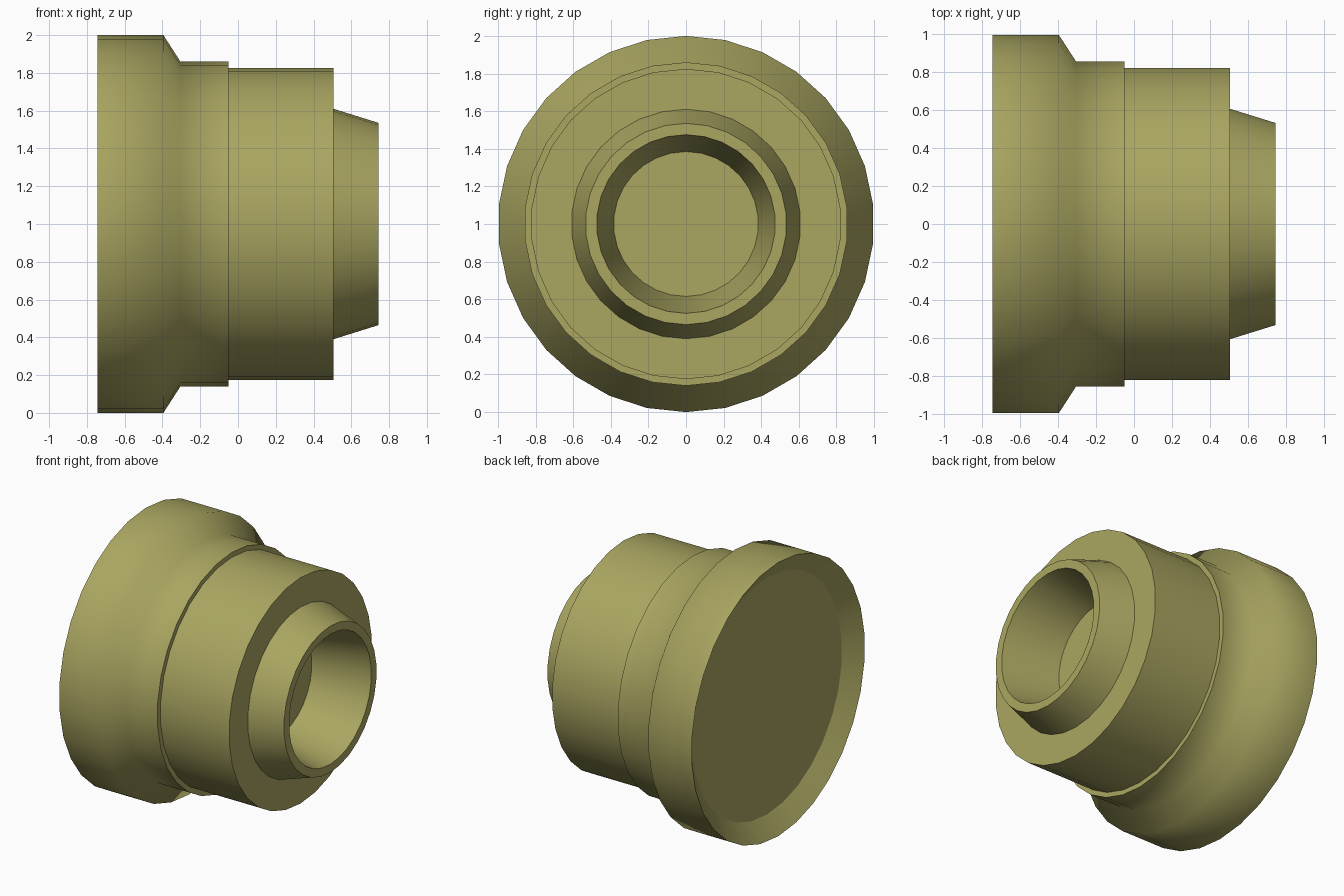
import bpy, bmesh, math

if "Cube" in bpy.data.objects:
    bpy.data.objects.remove(bpy.data.objects["Cube"])

SIDES = 30

# Lathe profile (x along the axis, radius), from the recessed back to the socket floor
PROFILE = [
    (-0.655, 0.865),                   # floor of the dished back
    (-0.745, 1.0), (-0.395, 1.0),      # wide flange
    (-0.305, 0.86), (-0.05, 0.86),     # tapered shoulder and collar
    (-0.05, 0.825), (0.505, 0.825),    # main barrel
    (0.505, 0.61), (0.745, 0.535),     # tapered nozzle
    (0.745, 0.475), (0.327, 0.385),    # rim and blind socket
]


def lathe_x(name, profile, centre_z):
    bm = bmesh.new()
    rings = []
    for x, r in profile:
        ring = []
        for i in range(SIDES):
            a = 2 * math.pi * i / SIDES
            ring.append(bm.verts.new((x, r * math.sin(a), centre_z + r * math.cos(a))))
        rings.append(ring)
    for a, b in zip(rings, rings[1:]):
        for i in range(SIDES):
            j = (i + 1) % SIDES
            bm.faces.new((a[i], a[j], b[j], b[i])).smooth = True
    # Flat floors of the back dish and the socket
    for ring in (rings[0], rings[-1]):
        bm.faces.new(ring)
    bmesh.ops.recalc_face_normals(bm, faces=bm.faces)
    # Keep the hard steps sharp, blend the shallow bends
    for e in bm.edges:
        flat = any(len(f.verts) > 4 for f in e.link_faces)
        e.smooth = not flat and e.calc_face_angle(0) < math.radians(60)
    mesh = bpy.data.meshes.new(name)
    bm.to_mesh(mesh)
    bm.free()
    obj = bpy.data.objects.new(name, mesh)
    bpy.context.collection.objects.link(obj)
    return obj


body = lathe_x("stepped_nozzle_body", PROFILE, 1.0)
olive = bpy.data.materials.new("olive")
olive.diffuse_color = (0.40, 0.38, 0.12, 1)
olive.use_nodes = True
olive.node_tree.nodes["Principled BSDF"].inputs["Base Color"].default_value = olive.diffuse_color
body.data.materials.append(olive)
